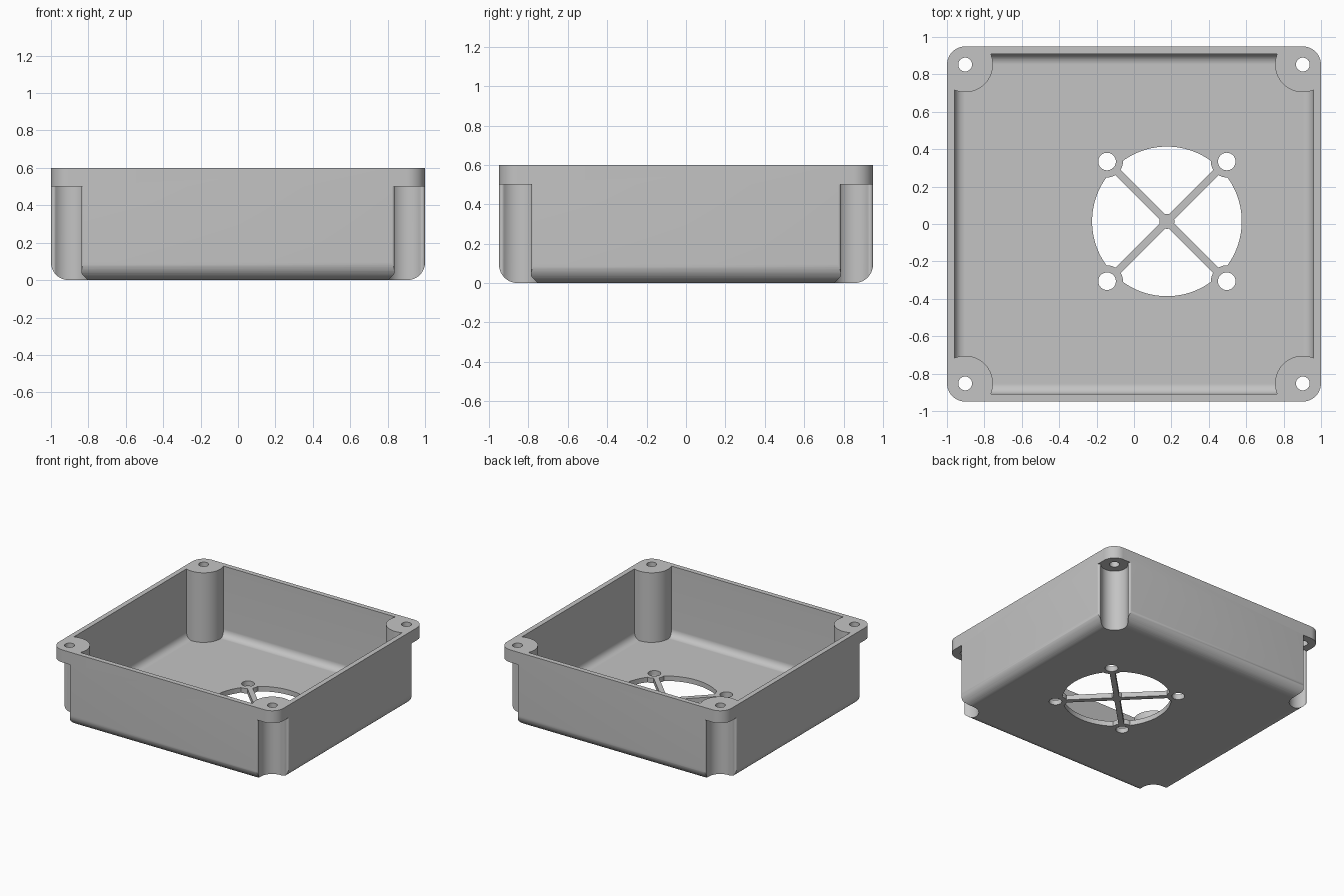
import bpy
import bmesh
from math import sin, cos, pi, radians, sqrt, atan2

if "Cube" in bpy.data.objects:
    bpy.data.objects.remove(bpy.data.objects["Cube"], do_unlink=True)

HALF_X, HALF_Y, HEIGHT = 1.0, 0.95, 0.6
WALL, CORNER = 0.04, 0.1
BOSS_X, BOSS_Y, BOSS_R = 0.9025, 0.8525, 0.148
POCKET_R, LIP_R, FLANGE_Z = 0.1, 0.015, 0.5
FAN_X, FAN_Y, FAN_R, SCREW_OFFSET = 0.176, 0.014, 0.4, 0.32
SIGNS = [(sx, sy) for sx in (-1, 1) for sy in (-1, 1)]

grey = bpy.data.materials.new("grey_plastic")
grey.use_nodes = True
grey.diffuse_color = (0.55, 0.55, 0.55, 1)
grey.node_tree.nodes["Principled BSDF"].inputs["Base Color"].default_value = (0.55, 0.55, 0.55, 1)


def arc(cx, cy, r, start, end, steps):
    angles = [start + (end - start) * i / steps for i in range(steps + 1)]
    return [(cx + r * cos(a), cy + r * sin(a)) for a in angles]


def circle(cx, cy, r, steps=64):
    return arc(cx, cy, r, 0, 2 * pi, steps)[:-1]


def rounded_rect(hx, hy, r):
    pts = []
    for i, (sx, sy) in enumerate([(1, 1), (-1, 1), (-1, -1), (1, -1)]):
        pts += arc(sx * (hx - r), sy * (hy - r), r, i * pi / 2, (i + 1) * pi / 2, 12)
    return pts


def loft(name, rings):
    """Closed solid through a stack of (outline, height) rings."""
    bm = bmesh.new()
    loops = [[bm.verts.new((x, y, z)) for x, y in pts] for pts, z in rings]
    n = len(loops[0])
    for low, high in zip(loops, loops[1:]):
        for i in range(n):
            j = (i + 1) % n
            bm.faces.new((low[i], low[j], high[j], high[i]))
    bm.faces.new(loops[0][::-1])
    bm.faces.new(loops[-1])
    bmesh.ops.recalc_face_normals(bm, faces=bm.faces)
    mesh = bpy.data.meshes.new(name)
    bm.to_mesh(mesh)
    bm.free()
    mesh.materials.append(grey)
    obj = bpy.data.objects.new(name, mesh)
    bpy.context.collection.objects.link(obj)
    return obj


def prism(name, pts, z0=-0.2, z1=0.8):
    return loft(name, [(pts, z0), (pts, z1)])


def tub(name, hx, hy, r, fillet, z0, z1):
    """Rounded box with a filleted bottom edge."""
    rings = []
    for i in range(13):
        a = pi / 2 * i / 12
        inset = fillet * (1 - sin(a))
        rings.append((rounded_rect(hx - inset, hy - inset, r - inset),
                      z0 + fillet * (1 - cos(a))))
    rings.append((rounded_rect(hx, hy, r), z1))
    return loft(name, rings)


def cut(target, cutter):
    cutter.hide_render = True
    mod = target.modifiers.new("cut", 'BOOLEAN')
    mod.operation = 'DIFFERENCE'
    mod.solver = 'EXACT'
    mod.object = cutter
    bpy.context.view_layer.objects.active = target
    bpy.ops.object.modifier_apply(modifier=mod.name)
    bpy.data.objects.remove(cutter, do_unlink=True)


def pocket_outline():
    """Round channel open to the corner, with rounded lips."""
    reach = POCKET_R + LIP_R
    ax = HALF_X - LIP_R
    ay = BOSS_Y - sqrt(reach ** 2 - (ax - BOSS_X) ** 2)
    by = HALF_Y - LIP_R
    bx = BOSS_X - sqrt(reach ** 2 - (by - BOSS_Y) ** 2)
    a = atan2(ay - BOSS_Y, ax - BOSS_X)
    b = atan2(by - BOSS_Y, bx - BOSS_X)
    pts = arc(ax, ay, LIP_R, 0, a + pi, 10)
    pts += arc(BOSS_X, BOSS_Y, POCKET_R, a, b - 2 * pi, 32)[1:-1]
    pts += arc(bx, by, LIP_R, b - pi, pi / 2, 10)
    return pts + [(bx, 1.2), (1.2, 1.2), (1.2, ay)]


# Outer shell
housing = tub("fan_housing", HALF_X, HALF_Y, CORNER, 0.095, 0, HEIGHT)

# Cavity, leaving the four corner columns standing
cavity = tub("cavity_cutter", HALF_X - WALL, HALF_Y - WALL, 0.06, 0.055, WALL, 0.75)
for sx, sy in SIGNS:
    cut(cavity, prism("column_shape", circle(sx * BOSS_X, sy * BOSS_Y, BOSS_R, 96)))
cut(housing, cavity)

# Screw pockets below the corner flanges, and the flange holes
for sx, sy in SIGNS:
    outline = [(sx * x, sy * y) for x, y in pocket_outline()]
    cut(housing, prism("pocket_cutter", outline, -0.2, FLANGE_Z))
    cut(housing, prism("flange_hole_cutter", circle(sx * BOSS_X, sy * BOSS_Y, 0.037, 32), 0.3))

# Fan opening, leaving hub, diagonal spokes and screw tabs
opening = prism("fan_opening_cutter", circle(FAN_X, FAN_Y, FAN_R, 128), -0.1, 0.2)
for angle in (45, 135):
    c, s = cos(radians(angle)), sin(radians(angle))
    bar = [(-0.6, -0.02), (0.6, -0.02), (0.6, 0.02), (-0.6, 0.02)]
    cut(opening, prism("spoke_shape", [(FAN_X + c * x - s * y, FAN_Y + s * x + c * y) for x, y in bar]))
cut(opening, prism("hub_shape", circle(FAN_X, FAN_Y, 0.04, 32)))
for sx, sy in SIGNS:
    x, y = FAN_X + sx * SCREW_OFFSET, FAN_Y + sy * SCREW_OFFSET
    cut(opening, prism("tab_shape", circle(x, y, 0.085)))
cut(housing, opening)

# Fan screw holes
for sx, sy in SIGNS:
    x, y = FAN_X + sx * SCREW_OFFSET, FAN_Y + sy * SCREW_OFFSET
    cut(housing, prism("fan_screw_cutter", circle(x, y, 0.047, 40), -0.1, 0.2))

# Smooth curves, sharp edges
bpy.ops.object.select_all(action='DESELECT')
housing.select_set(True)
bpy.context.view_layer.objects.active = housing
bpy.ops.object.shade_smooth_by_angle(angle=radians(30))
